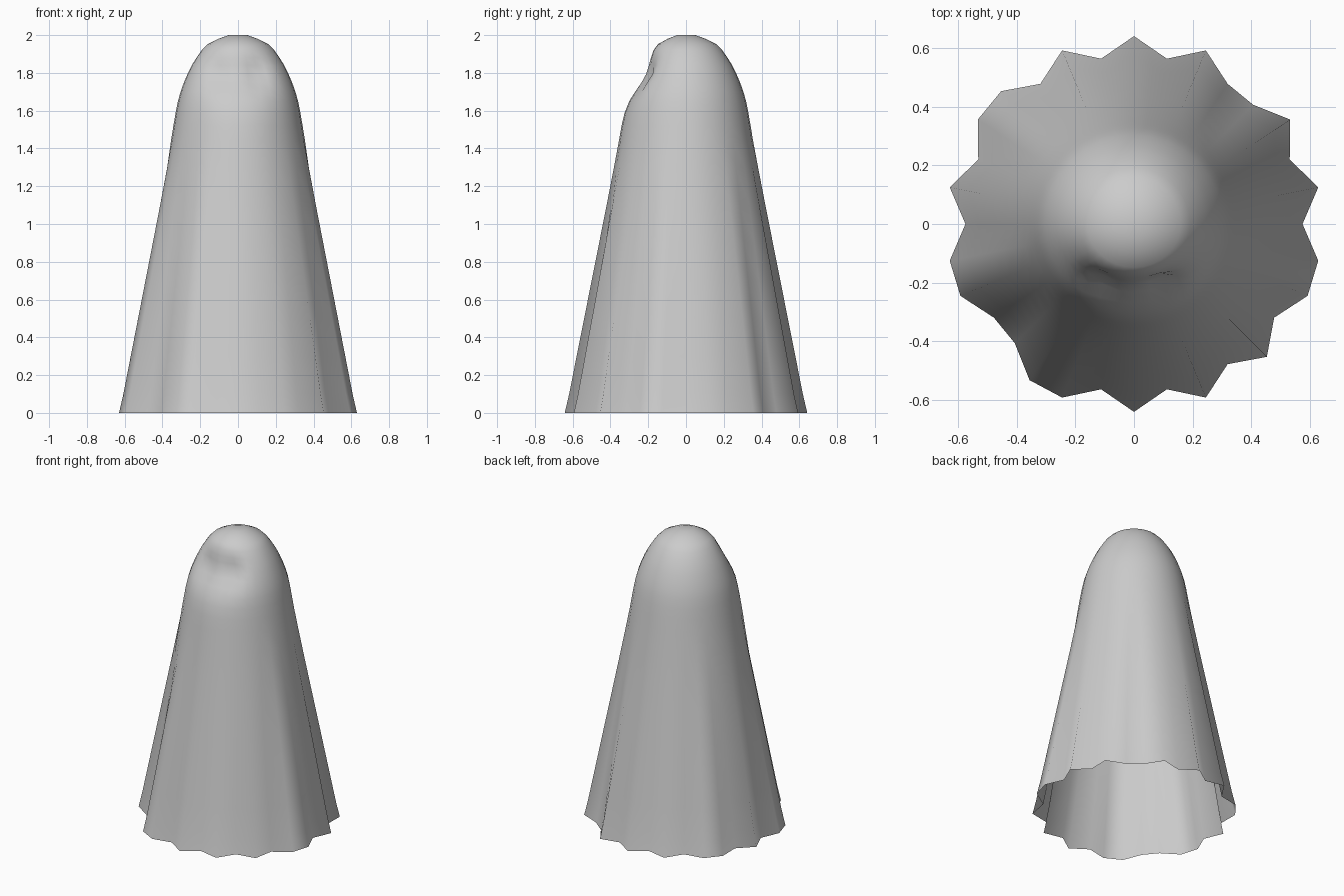
import bpy, bmesh, math

if "Cube" in bpy.data.objects:
    bpy.data.objects.remove(bpy.data.objects["Cube"])

SIDES = 32
# Spokes of the hem that are pulled outwards into folds (the others are pulled in)
OUT = {1, 3, 6, 8, 10, 12, 13, 15, 17, 18, 21, 22, 24, 26, 28, 30, 31}
FOLD_TOP = 1.45

# Lathe profile of the draped sheet: (mean radius, height)
PROFILE = [(0.05, 2.0), (0.105, 1.98), (0.16, 1.952), (0.192, 1.92), (0.22, 1.88),
           (0.245, 1.84), (0.267, 1.795), (0.286, 1.75), (0.304, 1.70), (0.318, 1.65),
           (0.33, 1.59), (0.342, 1.52), (0.355, 1.44), (0.378, 1.30), (0.412, 1.10),
           (0.447, 0.90), (0.482, 0.70), (0.517, 0.50), (0.552, 0.30), (0.587, 0.10),
           (0.608, 0.0)]


def bump(d, width):
    return math.exp(-(d / width) ** 2)


def face_dent(x, z):
    """How far the sheet is pressed back: flattened face plus two eye hollows."""
    broad = 0.055 * bump(x, 0.2) * bump(z - 1.79, 0.13)
    eyes = sum(0.03 * bump(x - ex, 0.055) * bump(z - 1.79, 0.075) for ex in (-0.11, 0.1))
    return broad + eyes


def sheet_point(i, radius, z):
    a = 2 * math.pi * i / SIDES
    fold = max(0.0, 1 - z / FOLD_TOP)
    r = radius + (0.034 if i in OUT else -0.032) * fold
    x, y = r * math.cos(a), r * math.sin(a)
    if y < 0:
        y += face_dent(x, z) * min(1.0, -y / 0.1)
    return x, y, z


# Draped sheet, open underneath
bm = bmesh.new()
rings = [[bm.verts.new(sheet_point(i, r, z)) for i in range(SIDES)] for r, z in PROFILE]
for upper, lower in zip(rings, rings[1:]):
    for i in range(SIDES):
        j = (i + 1) % SIDES
        bm.faces.new((upper[i], lower[i], lower[j], upper[j]))
crown = bm.verts.new((0, 0, 2.0))
for i in range(SIDES):
    bm.faces.new((crown, rings[0][i], rings[0][(i + 1) % SIDES]))
for f in bm.faces:
    f.smooth = True
mesh = bpy.data.meshes.new("draped_sheet")
bm.to_mesh(mesh)
bm.free()
sheet = bpy.data.objects.new("draped_sheet", mesh)
bpy.context.collection.objects.link(sheet)
